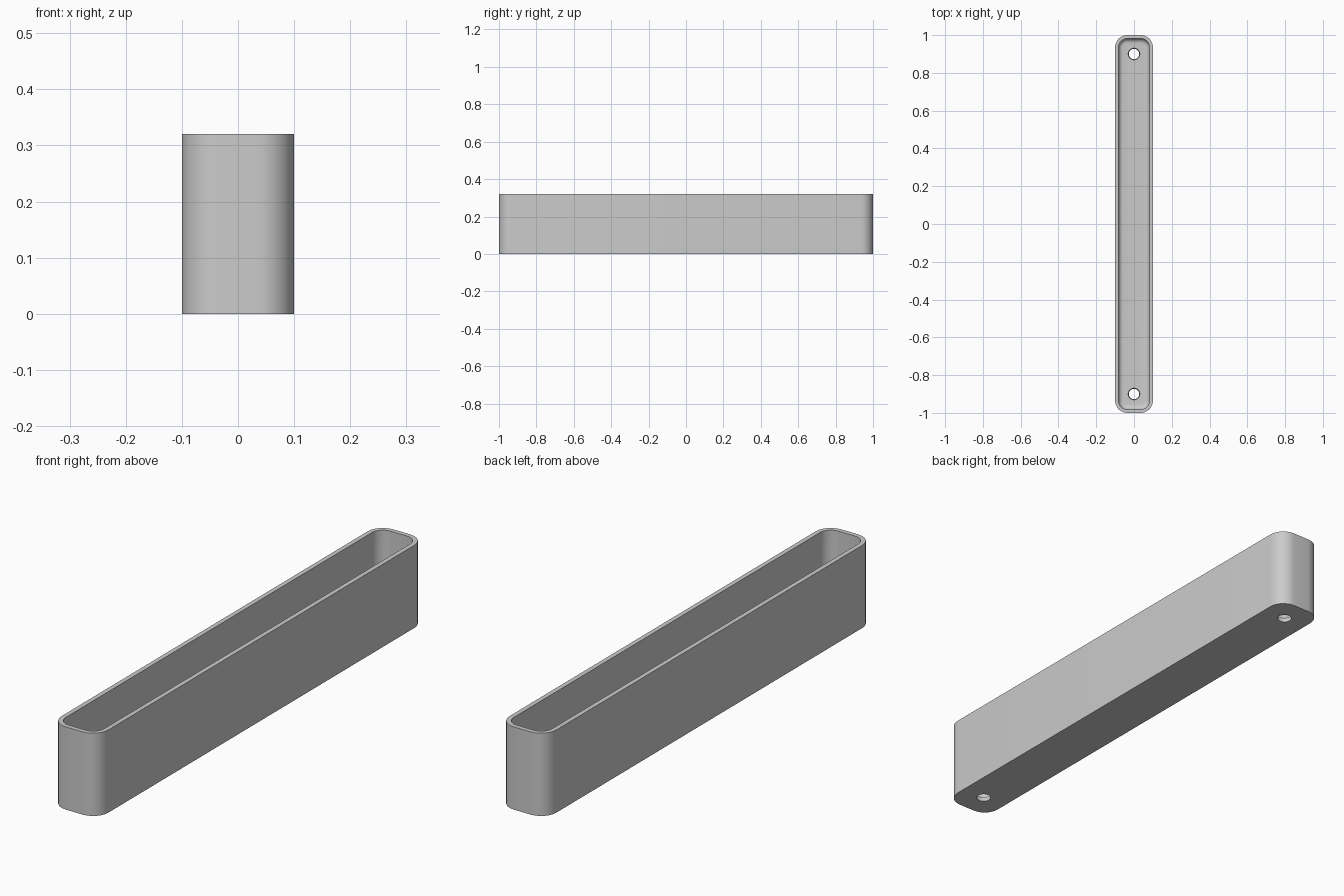
import bpy, bmesh, math

cube = bpy.data.objects.get("Cube")
if cube:
    bpy.data.objects.remove(cube, do_unlink=True)

WIDTH, LENGTH, HEIGHT = 0.2, 2.0, 0.32
CORNER, WALL, FLOOR, FILLET = 0.065, 0.018, 0.02, 0.025
HOLE_Y, HOLE_R, STEPS = 0.9, 0.027, 10

grey = bpy.data.materials.new("plain grey")
grey.use_nodes = True
colour = (0.6, 0.6, 0.6, 1)
grey.diffuse_color = colour
grey.node_tree.nodes["Principled BSDF"].inputs["Base Color"].default_value = colour


def rounded_ring(bm, inset, z):
    """Rounded rectangle of vertices, drawn inwards from the outer wall."""
    r = CORNER - inset
    cx, cy = WIDTH / 2 - CORNER, LENGTH / 2 - CORNER
    ring = []
    for i, (sx, sy) in enumerate([(1, 1), (-1, 1), (-1, -1), (1, -1)]):
        for s in range(STEPS + 1):
            a = math.pi / 2 * (i + s / STEPS)
            ring.append(bm.verts.new((sx * cx + r * math.cos(a),
                                      sy * cy + r * math.sin(a), z)))
    return ring


# Section of the tray: outer wall, rim, inner wall, rounded foot, floor
section = [(0, 0), (0, HEIGHT), (WALL, HEIGHT)]
for s in range(7):
    a = math.pi / 2 * s / 6
    section.append((WALL + FILLET * (1 - math.cos(a)),
                    FLOOR + FILLET * (1 - math.sin(a))))

bm = bmesh.new()
rings = [rounded_ring(bm, inset, z) for inset, z in section]
for low, high in zip(rings, rings[1:]):
    for i in range(len(low)):
        j = (i + 1) % len(low)
        bm.faces.new((low[i], low[j], high[j], high[i]))
bm.faces.new(rings[0][::-1])
bm.faces.new(rings[-1])
mesh = bpy.data.meshes.new("tray")
bm.to_mesh(mesh)
bm.free()
mesh.materials.append(grey)
tray = bpy.data.objects.new("tray", mesh)
bpy.context.collection.objects.link(tray)

# Slightly tapered drain holes near both ends
for name, side in (("front_hole_cutter", -1), ("back_hole_cutter", 1)):
    bpy.ops.mesh.primitive_cone_add(vertices=32, radius1=HOLE_R - 0.004, radius2=HOLE_R + 0.008,
                                    depth=3 * FLOOR, location=(0, side * HOLE_Y, FLOOR / 2))
    cutter = bpy.context.object
    cutter.name = name
    cutter.data.materials.append(grey)
    cutter.hide_render = True
    cutter.hide_set(True)
    cut = tray.modifiers.new("drain hole", 'BOOLEAN')
    cut.operation = 'DIFFERENCE'
    cut.solver = 'EXACT'
    cut.object = cutter

# Apply the holes, then smooth the rounded corners
bpy.ops.object.select_all(action='DESELECT')
bpy.context.view_layer.objects.active = tray
tray.select_set(True)
for modifier in list(tray.modifiers):
    bpy.ops.object.modifier_apply(modifier=modifier.name)
for obj in [o for o in bpy.data.objects if o.name.endswith("_hole_cutter")]:
    bpy.data.objects.remove(obj, do_unlink=True)
bpy.ops.object.shade_smooth_by_angle(angle=math.radians(35))
